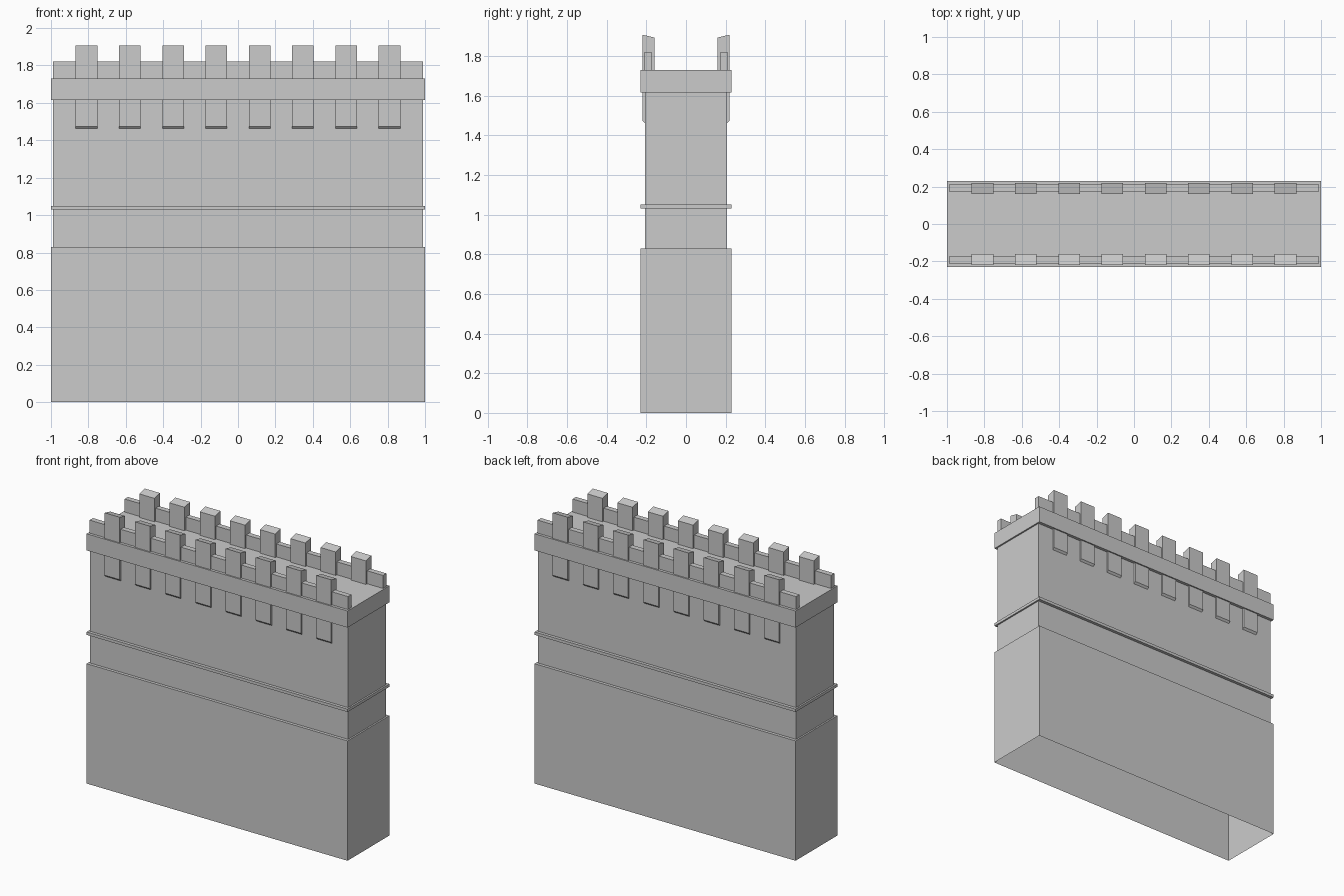
import bpy, bmesh

if "Cube" in bpy.data.objects:
    bpy.data.objects.remove(bpy.data.objects["Cube"])


def finish(name, bm):
    bmesh.ops.recalc_face_normals(bm, faces=bm.faces)
    me = bpy.data.meshes.new(name)
    bm.to_mesh(me)
    bm.free()
    ob = bpy.data.objects.new(name, me)
    bpy.context.collection.objects.link(ob)
    return ob


def prism(name, profile, x0, x1):
    """Extrude a (y, z) profile along x."""
    bm = bmesh.new()
    a = [bm.verts.new((x0, y, z)) for y, z in profile]
    b = [bm.verts.new((x1, y, z)) for y, z in profile]
    n = len(a)
    bm.faces.new(a)
    bm.faces.new(b[::-1])
    for i in range(n):
        j = (i + 1) % n
        bm.faces.new((a[i], a[j], b[j], b[i]))
    return finish(name, bm)


# Wall body: stacked rectangular rings, open underneath, closed by the deck
WIDE, SLIM = (1.0, 0.229), (0.989, 0.208)
rings = [(WIDE, 0), (WIDE, 0.83), (SLIM, 0.83), (SLIM, 1.03), (WIDE, 1.03),
         (WIDE, 1.05), (SLIM, 1.05), (SLIM, 1.615), (WIDE, 1.615), (WIDE, 1.73)]
bm = bmesh.new()
prev = None
for (w, d), z in rings:
    ring = [bm.verts.new((sx * w, sy * d, z))
            for sx, sy in ((-1, -1), (1, -1), (1, 1), (-1, 1))]
    if prev:
        for i in range(4):
            j = (i + 1) % 4
            bm.faces.new((prev[i], prev[j], ring[j], ring[i]))
    prev = ring
bm.faces.new(prev)
finish("wall_body", bm)

# Parapets, merlons and corbels on both long sides
for side, s in (("front", -1), ("back", 1)):
    prism(side + "_parapet",
          [(s * y, z) for y, z in ((0.21, 1.73), (0.21, 1.82), (0.173, 1.82), (0.173, 1.73))],
          -0.99, 0.99)
    for i in range(8):
        x = -0.81 + i * 1.62 / 7
        prism(f"{side}_merlon_{i + 1}",
              [(s * y, z) for y, z in ((0.22, 1.73), (0.22, 1.907), (0.16, 1.893), (0.16, 1.73))],
              x - 0.0575, x + 0.0575)
        prism(f"{side}_corbel_{i + 1}",
              [(s * y, z) for y, z in ((0.22, 1.615), (0.22, 1.475), (0.208, 1.462), (0.208, 1.615))],
              x - 0.0575, x + 0.0575)
